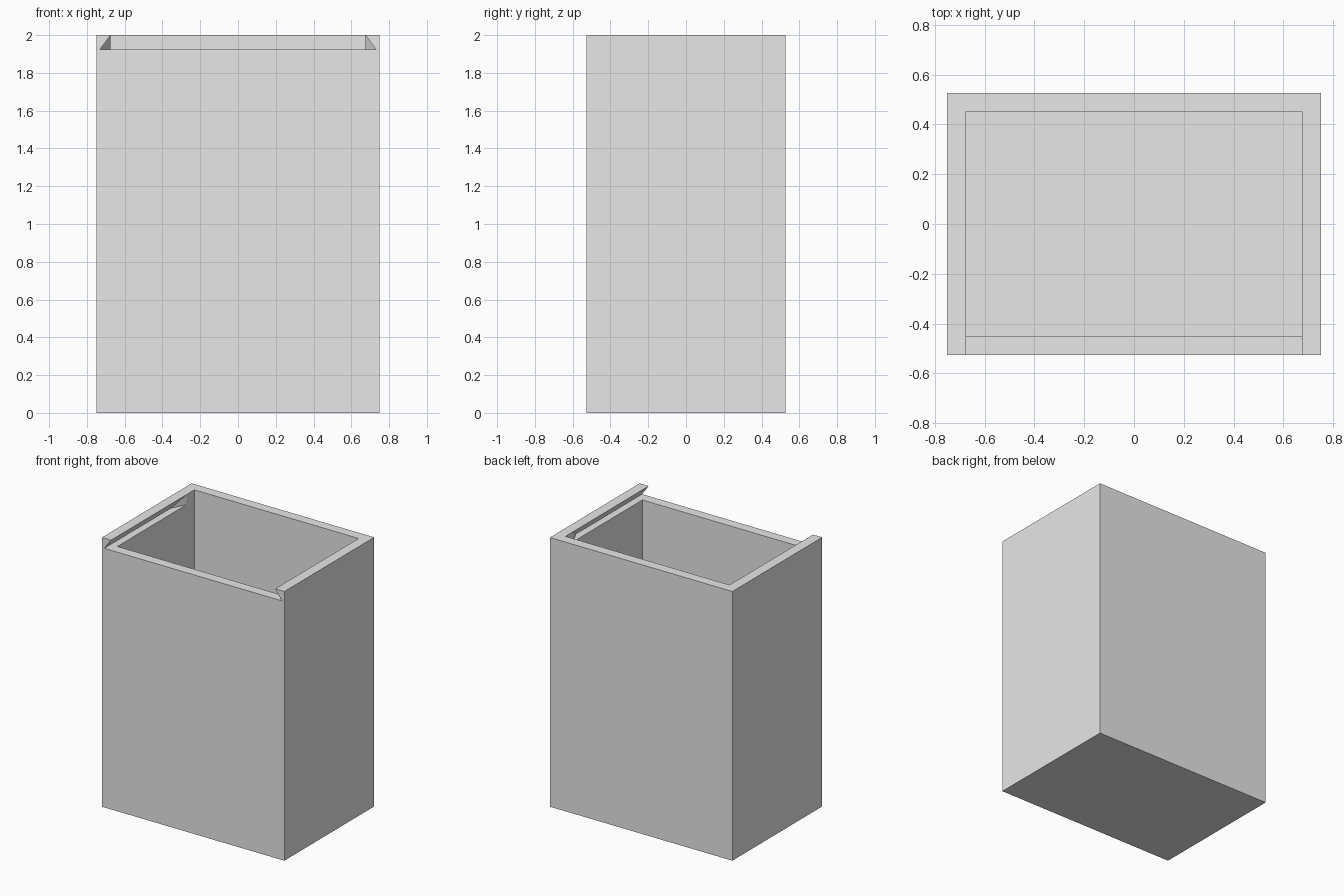
import bpy
import bmesh

default = bpy.data.objects.get("Cube")
if default:
    bpy.data.objects.remove(default, do_unlink=True)

W, D, H, T = 1.5, 1.054, 2.0, 0.075   # width, depth, height, wall

grey = bpy.data.materials.new("plain grey")
grey.use_nodes = True
grey.diffuse_color = (0.8, 0.8, 0.8, 1)
grey.node_tree.nodes["Principled BSDF"].inputs["Base Color"].default_value = (0.8, 0.8, 0.8, 1)


def hull(name, points):
    """Convex solid around a few points."""
    bm = bmesh.new()
    for p in points:
        bm.verts.new(p)
    bmesh.ops.convex_hull(bm, input=bm.verts[:])
    bmesh.ops.dissolve_limit(bm, angle_limit=0.001, verts=bm.verts[:], edges=bm.edges[:])
    bmesh.ops.recalc_face_normals(bm, faces=bm.faces[:])
    mesh = bpy.data.meshes.new(name)
    bm.to_mesh(mesh)
    bm.free()
    mesh.materials.append(grey)
    obj = bpy.data.objects.new(name, mesh)
    bpy.context.collection.objects.link(obj)
    return obj


def box(name, w, d, z0, z1):
    return hull(name, [(sx * w / 2, sy * d / 2, z)
                       for sx in (-1, 1) for sy in (-1, 1) for z in (z0, z1)])


def cut(target, cutter):
    mod = target.modifiers.new(cutter.name, "BOOLEAN")
    mod.operation = "DIFFERENCE"
    mod.solver = "EXACT"
    mod.object = cutter
    bpy.context.view_layer.objects.active = target
    bpy.ops.object.modifier_apply(modifier=mod.name)
    bpy.data.objects.remove(cutter, do_unlink=True)


# Open box with a floor
body = box("box_body", W, D, 0, H)
cut(body, box("cavity", W - 2 * T, D - 2 * T, T, H + T))

# Dovetail slot for a sliding lid: open at the front, tapered at the back
low, high = H - T, H + T
half = [(0.73, -0.6, low), (0.62, -0.6, high), (0.73, 0.25, low),
        (0.675, 0.36, low), (0.62, 0.47, high)]
cut(body, hull("lid_slot", [(s * x, y, z) for s in (-1, 1) for x, y, z in half]))
